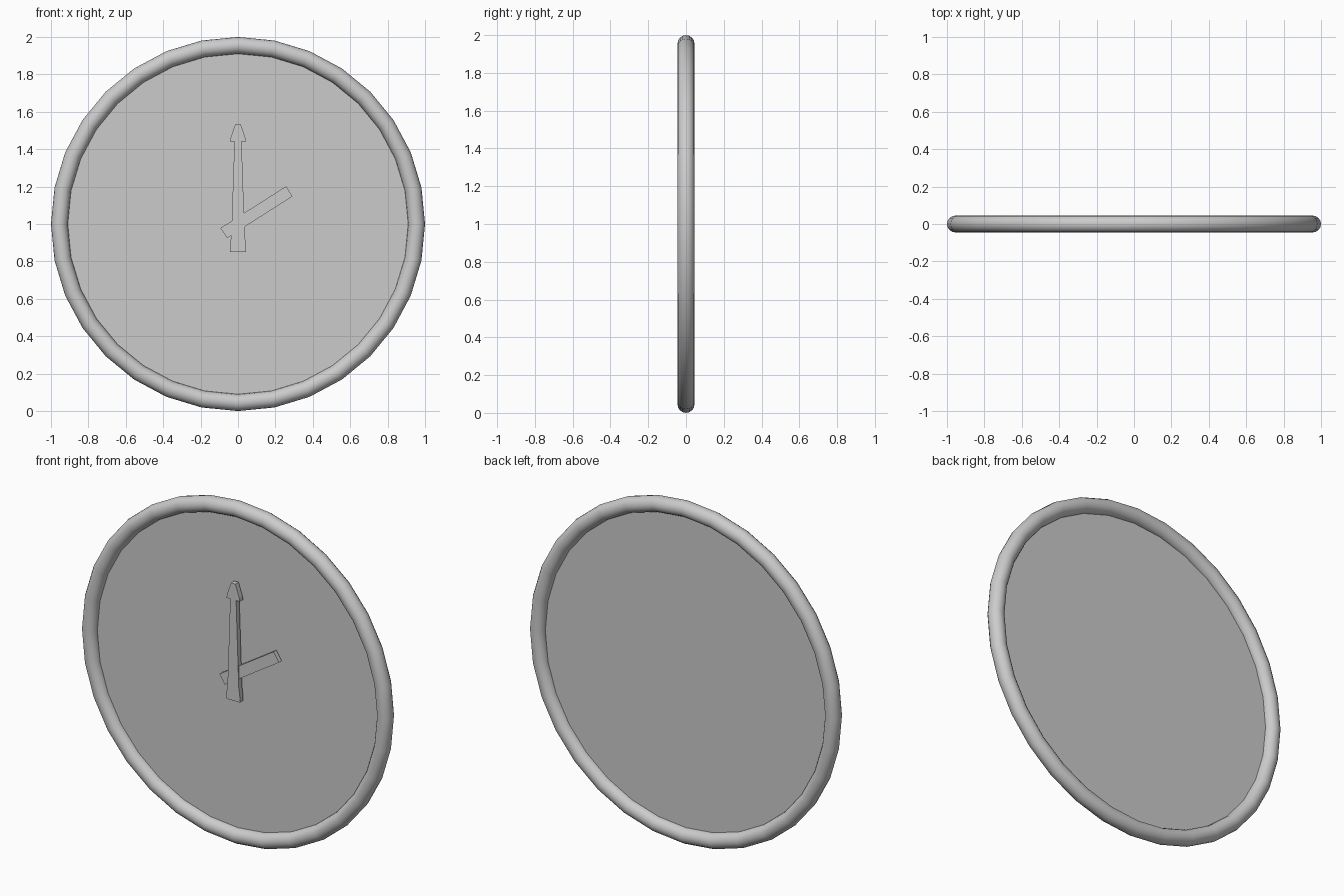
import bpy, bmesh, math
from mathutils import Matrix, Vector

if "Cube" in bpy.data.objects:
    bpy.data.objects.remove(bpy.data.objects["Cube"])

grey = bpy.data.materials.new("light grey")
grey.use_nodes = True
grey.diffuse_color = (0.6, 0.6, 0.6, 1)
grey.node_tree.nodes["Principled BSDF"].inputs["Base Color"].default_value = (0.6, 0.6, 0.6, 1)

CENTRE = Vector((0, 0, 1))
UPRIGHT = Matrix.Rotation(math.pi / 2, 4, 'X')
SIDES = 32
TUBE = 0.045


def add_part(name, bm):
    bmesh.ops.recalc_face_normals(bm, faces=bm.faces)
    mesh = bpy.data.meshes.new(name)
    bm.to_mesh(mesh)
    bm.free()
    mesh.materials.append(grey)
    obj = bpy.data.objects.new(name, mesh)
    bpy.context.collection.objects.link(obj)
    return obj


def add_hand(name, outline, front, back, angle=0):
    """Extrude an outline, given around the pivot, from front to back."""
    bm = bmesh.new()
    face = bm.faces.new([bm.verts.new((x, front, z)) for x, z in outline])
    new = bmesh.ops.extrude_face_region(bm, geom=[face])["geom"]
    moved = [v for v in new if isinstance(v, bmesh.types.BMVert)]
    bmesh.ops.translate(bm, verts=moved, vec=(0, back - front, 0))
    bm.transform(Matrix.Translation(CENTRE) @ Matrix.Rotation(angle, 4, 'Y'))
    return add_part(name, bm)


# Round rim
bpy.ops.mesh.primitive_torus_add(major_segments=SIDES, minor_segments=16,
                                 major_radius=1 - TUBE, minor_radius=TUBE,
                                 location=CENTRE, rotation=(math.pi / 2, 0, 0))
rim = bpy.context.object
rim.name = "rim"
rim.data.materials.append(grey)
bpy.ops.object.shade_smooth_by_angle(angle=math.radians(40))

# Flat dial in the middle of the rim
bm = bmesh.new()
bmesh.ops.create_circle(bm, cap_ends=True, segments=SIDES, radius=1 - TUBE)
bm.transform(Matrix.Translation(CENTRE) @ UPRIGHT)
add_part("dial", bm)

# Long hand: tapered shaft with an arrow tip
right = [(0.044, -0.15), (0.044, -0.125), (0.036, -0.06), (0.019, 0.44),
         (0.043, 0.44), (0.04, 0.46), (0.014, 0.535)]
left = [(-x, z) for x, z in reversed(right)]
add_hand("minute_hand", right + left, -0.045, -0.015)

# Short hand: plain bar turned towards two o'clock
bar = [(-0.032, -0.09), (0.032, -0.09), (0.032, 0.325), (-0.032, 0.325)]
add_hand("hour_hand", bar, -0.038, -0.012, math.radians(57.5))
